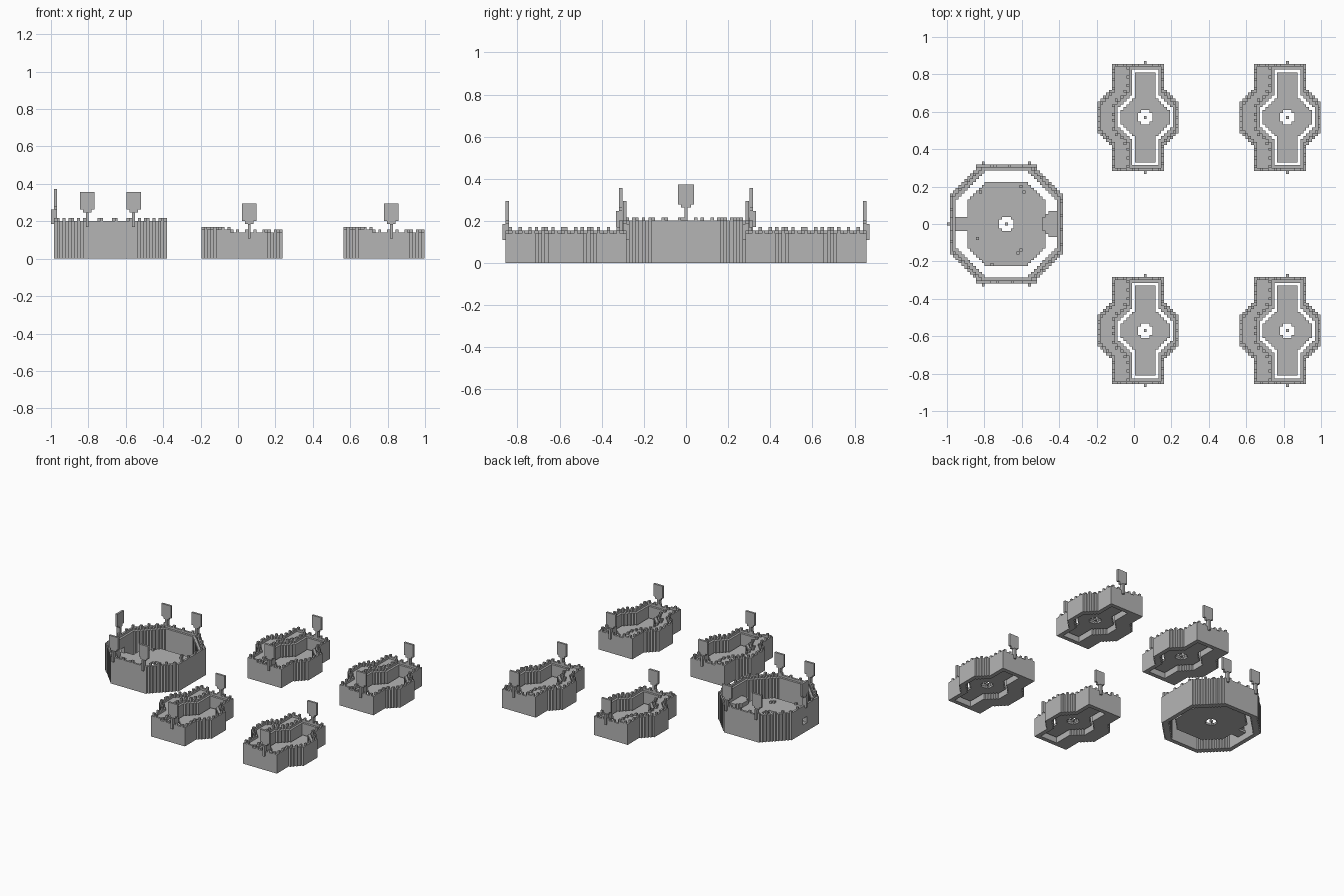
import bpy, bmesh, math

U = 0.0155  # block size

cube = bpy.data.objects.get("Cube")
if cube:
    bpy.data.objects.remove(cube, do_unlink=True)

stone = bpy.data.materials.new("grey_stone")
stone.use_nodes = True
GREY = (0.46, 0.46, 0.46, 1)
stone.diffuse_color = GREY
shader = stone.node_tree.nodes["Principled BSDF"]
shader.inputs["Base Color"].default_value = GREY
shader.inputs["Roughness"].default_value = 0.9


def build_blocks(name, cells, cx, cy):
    """Turn a set of block positions into one clean outer skin."""
    bm = bmesh.new()
    for c in cells:
        for axis in range(3):
            for sign in (-1, 1):
                n = list(c)
                n[axis] += sign
                if tuple(n) in cells:
                    continue
                a, b = (axis + 1) % 3, (axis + 2) % 3
                corners = []
                for s, t in ((-1, -1), (1, -1), (1, 1), (-1, 1)):
                    p = list(c)
                    p[axis] += sign / 2
                    p[a] += s / 2
                    p[b] += t / 2
                    corners.append(bm.verts.new((p[0] * U, p[1] * U, (p[2] + 0.5) * U)))
                bm.faces.new(corners if sign > 0 else corners[::-1])
    bmesh.ops.remove_doubles(bm, verts=bm.verts, dist=U / 10)
    bmesh.ops.dissolve_limit(bm, angle_limit=0.02, verts=bm.verts, edges=bm.edges)
    bmesh.ops.triangulate(bm, faces=[f for f in bm.faces if len(f.verts) > 4])
    mesh = bpy.data.meshes.new(name)
    bm.to_mesh(mesh)
    bm.free()
    mesh.materials.append(stone)
    obj = bpy.data.objects.new(name, mesh)
    obj.location = (cx, cy, 0)
    bpy.context.collection.objects.link(obj)


def shape(rule):
    r = range(-30, 31)
    return {(i, j) for i in r for j in r if rule(i, j)}


def erode(s, times=1):
    near = [(a, b) for a in (-1, 0, 1) for b in (-1, 0, 1)]
    for _ in range(times):
        s = {(i, j) for i, j in s if all((i + a, j + b) in s for a, b in near)}
    return s


def column(plan, low, high):
    return {(i, j, k) for i, j in plan for k in range(low, high)}


def merlons(ring, level, step):
    """Single blocks spaced around the top of a ring."""
    order = sorted(ring, key=lambda p: math.atan2(p[1], p[0]))
    return column(order[::step], level, level + 1)


def hole(i, j):
    return max(abs(i), abs(j)) <= 2 and abs(i) + abs(j) < 4 and (i, j) != (0, 0)


def banner(along, out, base, facing_x=False):
    """Shield-shaped banner on a pole fixed outside the wall."""
    sign = 1 if out > 0 else -1
    flat = {(along, out, k) for k in range(base, base + 4)}
    flat |= {(along, out + sign, k) for k in range(base - 2, base + 3)}
    for k, half in enumerate([1] + [2] * 6):
        flat |= {(along + d, out, base + 3 + k) for d in range(-half, half + 1)}
    return {(b, a, k) for a, b, k in flat} if facing_x else flat


# Large round keep
KX, KY = -0.682, 0
keep = shape(lambda i, j: abs(i) < 20 and abs(j) < 21 and abs(i) + abs(j) < 30)
inner = erode(keep)
wall = column(keep - inner, 0, 13) | column(inner - erode(inner), 0, 12)
wall |= merlons(keep - inner, 13, 5)
# gateway on the right side of the keep
wall = {c for c in wall if not (c[0] < -16 and abs(c[1]) < 2 and 3 < c[2] < 7)}
build_blocks("keep_wall", wall, KX, KY)

keep_floor = shape(lambda i, j: not hole(i, j) and (
    (abs(i) < 14 and abs(j) < 15 and abs(i) + abs(j) < 22)
    or (-18 < i < 0 and abs(j) < 3) or (0 < i < 18 and abs(j) < 4)))
build_blocks("keep_floor", column(keep_floor, 3, 4), KX, KY)

# Raised alcove and loose stones inside the keep
alcove = shape(lambda i, j: 12 < i < 18 and abs(j) < 5 and i - abs(j) > 10)
build_blocks("keep_alcove", column(alcove, 4, 6), KX, KY)
stones = [(-9, 11), (5, 13), (6, 11), (-10, -5), (-5, -14), (4, -10), (5, -9)]
build_blocks("loose_stones", column(stones, 4, 5), KX, KY)

for side in (-1, 1):
    for along in (-8, 8):
        build_blocks("keep_banner", banner(along, side * 20, 13), KX, KY)
build_blocks("gate_banner", banner(0, -19, 14, True), KX, KY)

# Four small cross-shaped forts
fort = shape(lambda i, j: abs(j) < 19 and abs(i) <= max(6, min(11, 16 - abs(j))))
fort_inner = erode(fort)
fort_wall = column(fort - fort_inner, 0, 9) | column(fort_inner - erode(fort_inner), 0, 8)
fort_wall |= merlons(fort - fort_inner, 9, 3)
fort_floor = {p for p in erode(fort, 3) if not hole(*p)}

# Terrace that widens each fort on one side
shifted = {(i - 5, j) for i, j in fort}
terrace = {p for p in shifted - fort if p[0] < 0}
rim = terrace - erode(shifted | fort)
terrace_blocks = column(terrace, 0, 9) | column(rim, 9, 10) | merlons(rim, 10, 3)

for fx in (0.06, 0.82):
    for fy in (-0.57, 0.57):
        build_blocks("fort_wall", fort_wall, fx, fy)
        build_blocks("fort_floor", column(fort_floor, 2, 3), fx, fy)
        build_blocks("fort_terrace", terrace_blocks, fx, fy)
        for side in (-1, 1):
            build_blocks("fort_banner", banner(0, side * 18, 8 + 1), fx, fy)
